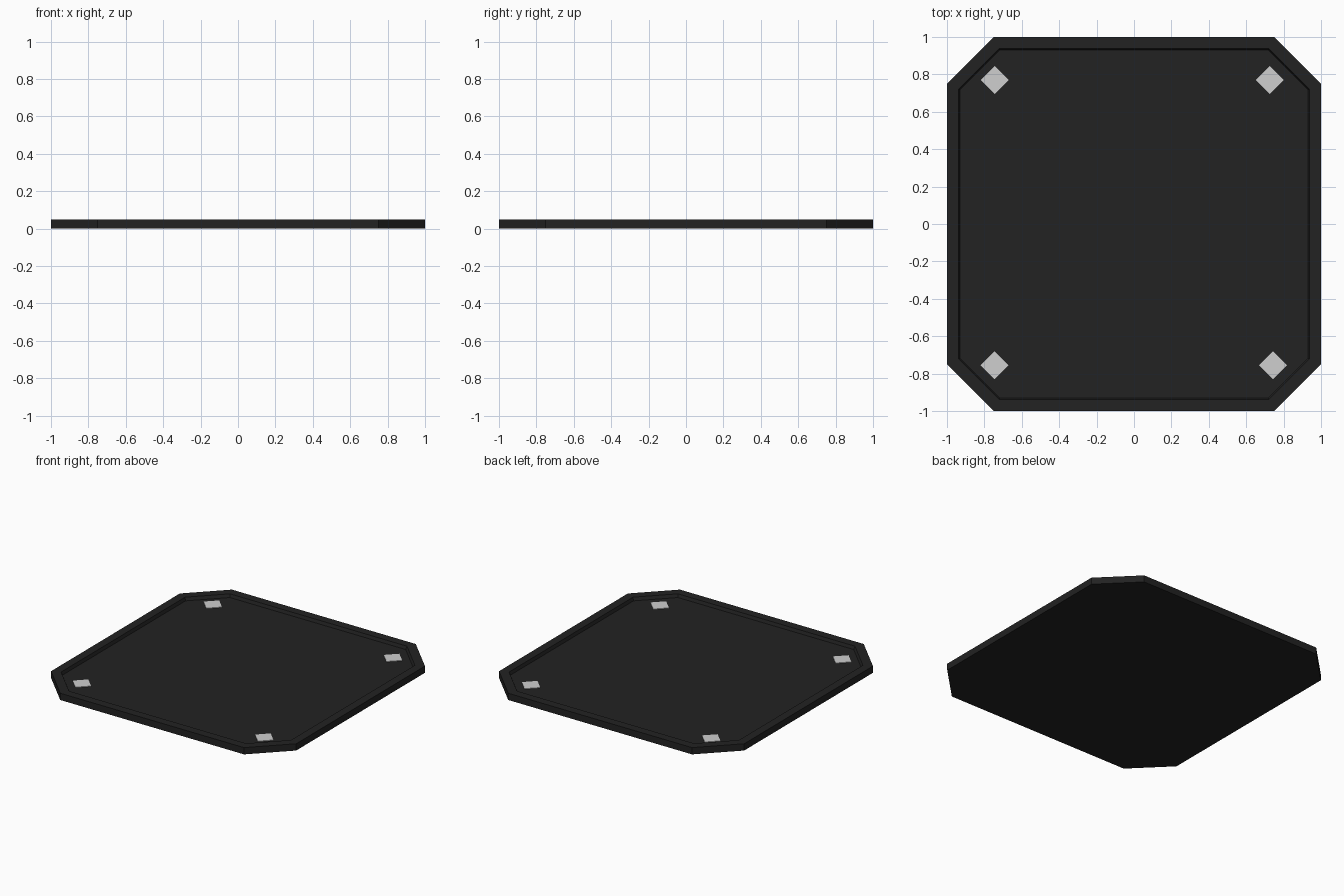
import bpy
import bmesh

cube = bpy.data.objects.get("Cube")
if cube:
    bpy.data.objects.remove(cube, do_unlink=True)


def material(name, value):
    mat = bpy.data.materials.new(name)
    colour = (value, value, value, 1)
    mat.use_nodes = True
    mat.diffuse_color = colour
    mat.node_tree.nodes["Principled BSDF"].inputs["Base Color"].default_value = colour
    return mat


def add_object(name, bm, mat):
    bmesh.ops.recalc_face_normals(bm, faces=bm.faces)
    mesh = bpy.data.meshes.new(name)
    bm.to_mesh(mesh)
    bm.free()
    mesh.materials.append(mat)
    obj = bpy.data.objects.new(name, mesh)
    bpy.context.collection.objects.link(obj)
    return obj


def octagon(bm, half, flat, z):
    """Ring of a square with clipped corners, counter-clockwise."""
    points = []
    x, y, u, v = half, -flat, half, flat
    for _ in range(4):
        points += [(x, y), (u, v)]
        x, y, u, v = -y, x, -v, u
    return [bm.verts.new((px, py, z)) for px, py in points]


black = material("matte black", 0.016)
pale = material("pale grey", 0.62)

# Tray: outer wall, flat rim, steep inner wall and recessed floor
HEIGHT, FLOOR = 0.05, 0.027
bm = bmesh.new()
rings = [octagon(bm, half, flat, z) for half, flat, z in (
    (1, 0.75, 0), (1, 0.75, HEIGHT),
    (0.938, 0.722, HEIGHT), (0.93, 0.717, FLOOR))]
for low, high in zip(rings, rings[1:]):
    for i in range(8):
        j = (i + 1) % 8
        bm.faces.new((low[i], low[j], high[j], high[i]))
bm.faces.new(rings[0][::-1])
bm.faces.new(rings[-1])
add_object("tray", bm, black)

# Diamond corner pads lying on the floor
pads = {
    "back_left_pad": (0.725, 0.77),
    "back_right_pad": (-0.745, 0.77),
    "front_left_pad": (0.743, -0.755),
    "front_right_pad": (-0.745, -0.755),
}
for name, (x, y) in pads.items():
    bm = bmesh.new()
    bmesh.ops.create_cone(bm, cap_ends=True, segments=4,
                          radius1=0.075, radius2=0.075, depth=0.004)
    pad = add_object(name, bm, pale)
    pad.location = (x, y, FLOOR + 0.002)
